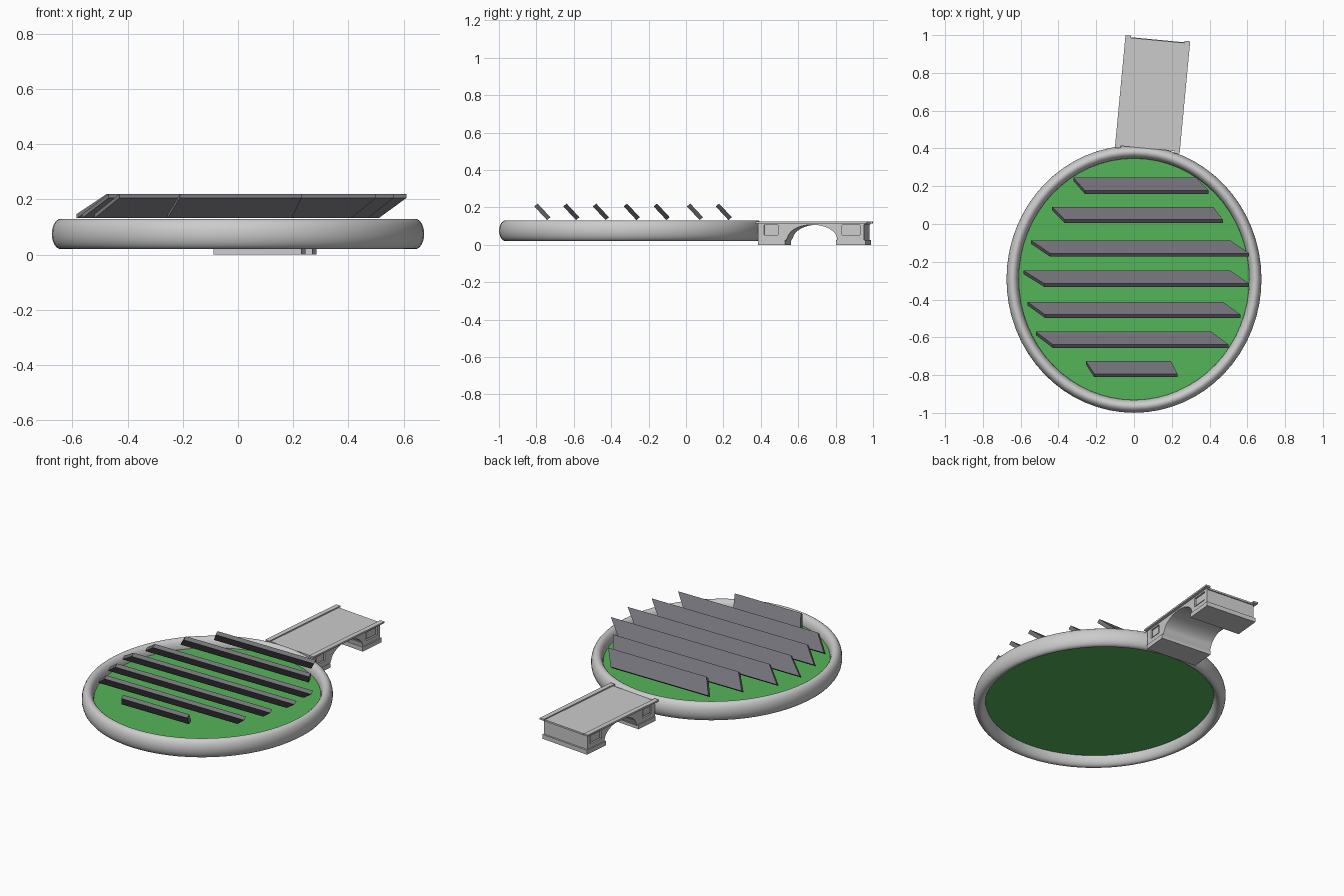
import bpy, bmesh, math
from mathutils import Matrix

if "Cube" in bpy.data.objects:
    bpy.data.objects.remove(bpy.data.objects["Cube"])

def material(name, rgb):
    m = bpy.data.materials.new(name)
    m.diffuse_color = (*rgb, 1)
    m.use_nodes = True
    m.node_tree.nodes["Principled BSDF"].inputs["Base Color"].default_value = m.diffuse_color
    return m

green = material("grass_green", (0.09, 0.46, 0.10))
slate = material("slate_grey", (0.17, 0.17, 0.19))

def finish(name, bm, mat=None, matrix=None):
    bmesh.ops.recalc_face_normals(bm, faces=bm.faces)
    me = bpy.data.meshes.new(name)
    bm.to_mesh(me)
    bm.free()
    ob = bpy.data.objects.new(name, me)
    bpy.context.collection.objects.link(ob)
    if mat:
        me.materials.append(mat)
    if matrix:
        ob.matrix_world = matrix
    return ob

def prism(bm, ring_a, ring_b):
    """Closed solid between two matching outlines."""
    a = [bm.verts.new(p) for p in ring_a]
    b = [bm.verts.new(p) for p in ring_b]
    bm.faces.new(a)
    bm.faces.new(b[::-1])
    for i in range(len(a)):
        j = (i + 1) % len(a)
        bm.faces.new((a[i], b[i], b[j], a[j]))

def box(bm, x0, x1, y0, y1, z0, z1):
    outline = [(y0, z0), (y1, z0), (y1, z1), (y0, z1)]
    prism(bm, [(x0, y, z) for y, z in outline], [(x1, y, z) for y, z in outline])

def smooth(ob, angle):
    bpy.ops.object.select_all(action='DESELECT')
    ob.select_set(True)
    bpy.context.view_layer.objects.active = ob
    bpy.ops.object.shade_smooth_by_angle(angle=math.radians(angle))

# Oval rim
bpy.ops.mesh.primitive_torus_add(major_radius=0.6425, minor_radius=0.0325,
                                 major_segments=64, minor_segments=24,
                                 location=(0, -0.292, 0.075))
rim = bpy.context.object
rim.name = "oval_rim"
rim.scale = (1, 1.048, 0.055 / 0.0325)
bpy.ops.object.transform_apply(location=False, rotation=False, scale=True)
smooth(rim, 40)

# Grass floor
bm = bmesh.new()
bmesh.ops.create_circle(bm, cap_ends=True, segments=64, radius=1,
                        matrix=Matrix.Translation((0, -0.29, 0.075)) @ Matrix.Diagonal((0.612, 0.643, 1, 1)))
finish("grass_floor", bm, green)

# Tilted slats: y centre, lower edge x range, upper edge x range
slats = [(0.202, -0.32, 0.33, -0.26, 0.395), (0.048, -0.435, 0.42, -0.365, 0.47),
         (-0.130, -0.545, 0.51, -0.445, 0.61), (-0.290, -0.585, 0.51, -0.475, 0.61),
         (-0.455, -0.565, 0.47, -0.47, 0.565), (-0.613, -0.52, 0.41, -0.43, 0.50),
         (-0.768, -0.255, 0.195, -0.21, 0.23)]
for i, (yc, la, lb, ua, ub) in enumerate(slats):
    section = [(-0.043, 0.029, 1), (-0.025, 0.044, 1), (0.043, -0.029, 0), (0.025, -0.044, 0)]
    bm = bmesh.new()
    prism(bm, [(ua if up else la, yc + dy, 0.176 + dz) for dy, dz, up in section],
              [(ub if up else lb, yc + dy, 0.176 + dz) for dy, dz, up in section])
    finish(f"slat_{i + 1}", bm, slate)

# Footbridge, built along its own length then turned slightly
place = Matrix.Translation((0.07, 0.388, 0)) @ Matrix.Rotation(math.radians(-5.4), 4, 'Z')

# Arched body
n = 24
profile = [(0.012, 0), (0.15, 0), (0.165, 0.03)]
profile += [(0.303 - 0.133 * math.cos(math.pi * k / n), 0.03 + 0.077 * math.sin(math.pi * k / n))
            for k in range(1, n)]
profile += [(0.436, 0.03), (0.436, 0), (0.58, 0), (0.58, 0.116), (0.012, 0.116)]
bm = bmesh.new()
prism(bm, [(-0.155, v, z) for v, z in profile], [(0.155, v, z) for v, z in profile])
body = finish("bridge_body", bm, matrix=place)
smooth(body, 25)

# Recessed side panels
bm = bmesh.new()
for s in (-1, 1):
    for v0, v1 in ((0.045, 0.118), (0.463, 0.56)):
        x0, x1 = sorted((s * 0.145, s * 0.17))
        box(bm, x0, x1, v0, v1, 0.052, 0.106)
cutter = finish("panel_cutter", bm, matrix=place)
cutter.hide_render = True
cutter.hide_viewport = True
cut = body.modifiers.new("panels", 'BOOLEAN')
cut.operation = 'DIFFERENCE'
cut.solver = 'EXACT'
cut.object = cutter

# Raised blocks inside the recesses
bm = bmesh.new()
for s in (-1, 1):
    for v0, v1 in ((0.052, 0.111), (0.47, 0.553)):
        x0, x1 = sorted((s * 0.140, s * 0.152))
        box(bm, x0, x1, v0, v1, 0.058, 0.1)
finish("panel_infills", bm, matrix=place)

# Pier footings
bm = bmesh.new()
for v0, v1 in ((0.012, 0.158), (0.43, 0.59)):
    box(bm, -0.16, 0.16, v0, v1, 0, 0.026)
finish("pier_footings", bm, matrix=place)

# Deck and kerbs
bm = bmesh.new()
box(bm, -0.15, 0.15, 0.012, 0.587, 0.108, 0.118)
finish("bridge_deck", bm, matrix=place)
for name, s in (("left_kerb", -1), ("right_kerb", 1)):
    x0, x1 = sorted((s * 0.143, s * 0.172))
    bm = bmesh.new()
    box(bm, x0, x1, 0, 0.598, 0.115, 0.125)
    finish(name, bm, matrix=place)
